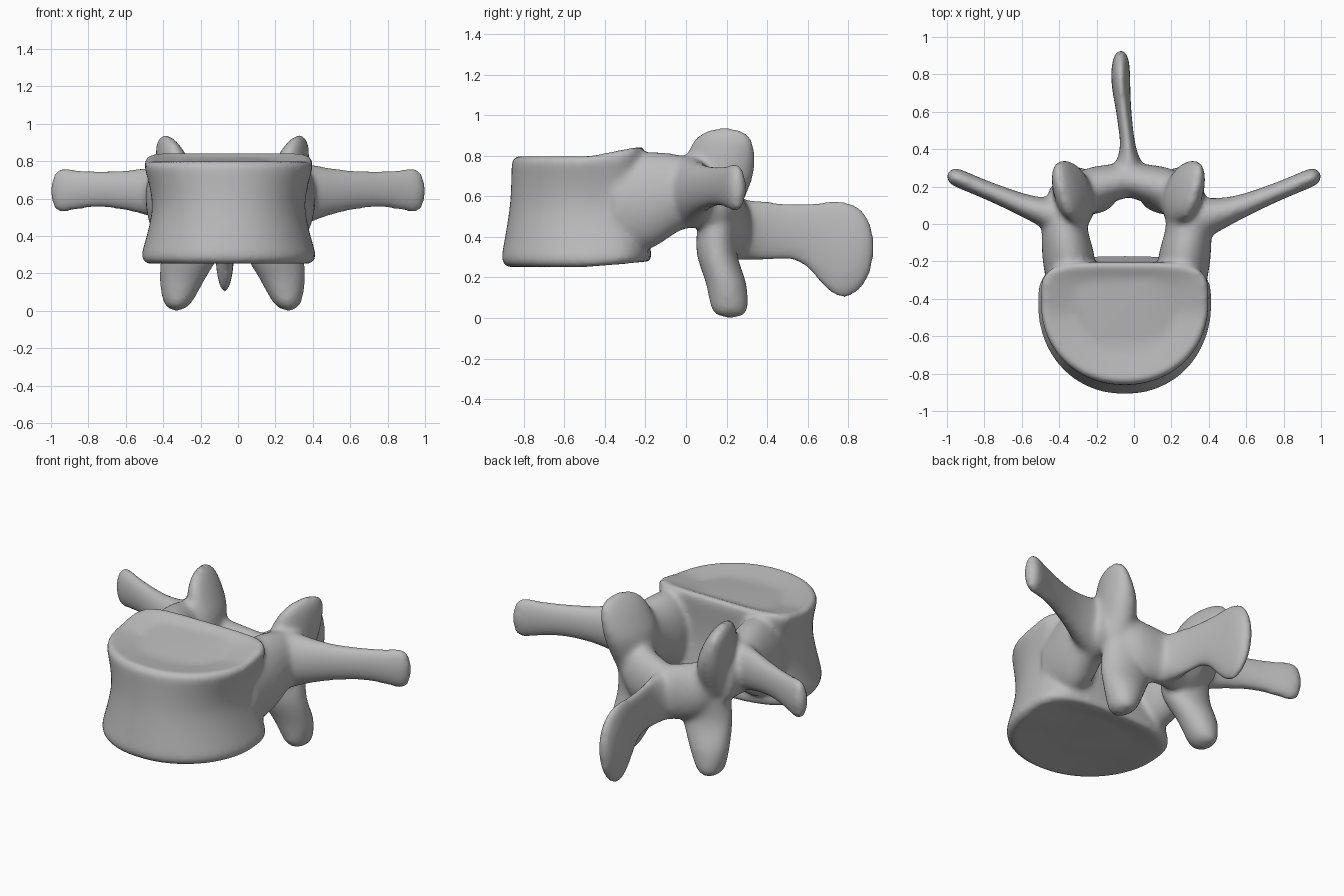
import bpy, bmesh, math
from mathutils import Vector

default_cube = bpy.data.objects.get("Cube")
if default_cube:
    bpy.data.objects.remove(default_cube, do_unlink=True)

bone = bpy.data.materials.new("bone grey")
bone.use_nodes = True
bone.diffuse_color = (.5, .5, .5, 1)
bone.node_tree.nodes["Principled BSDF"].inputs["Base Color"].default_value = bone.diffuse_color

bm = bmesh.new()
STEPS = 24
ACROSS, ALONG, UP = Vector((1, 0, 0)), Vector((0, 1, 0)), Vector((0, 0, 1))


def signed_power(value, exponent):
    return math.copysign(abs(value) ** exponent, value)


def blend(stations, t):
    """Smooth curve through evenly spaced stations, t running from 0 to 1."""
    last = len(stations) - 1
    index = min(int(t * last), last - 1)
    f = t * last - index
    before, start, end, after = (
        Vector(stations[max(0, min(last, index + offset))]) for offset in (-1, 0, 1, 2))
    bend = before * 2 - start * 5 + end * 4 - after
    cubic = (start - end) * 3 + after - before
    return start + ((end - before) * f + bend * f ** 2 + cubic * f ** 3) / 2


def skin(rings):
    """Bridge rings of points into one closed part."""
    loops = [[bm.verts.new(point) for point in ring] for ring in rings]
    faces = [bm.faces.new(loops[0]), bm.faces.new(loops[-1])]
    for lower, upper in zip(loops, loops[1:]):
        for i in range(len(lower)):
            faces.append(bm.faces.new((lower[i - 1], lower[i], upper[i], upper[i - 1])))
    bmesh.ops.recalc_face_normals(bm, faces=faces)


def limb(stations, u, v, side=1, centre=0, tip=0):
    """Loft ellipses through (x, y, z, half-size on u, half-size on v).
    The final share of the length named by tip is rounded off."""
    u, v = u.normalized(), v.normalized()
    rings = []
    for step in range(STEPS + 1):
        t = step / STEPS
        x, y, z, a, b = blend(stations, t)
        if tip and t > 1 - tip:
            rounding = math.sqrt(max(.03, 1 - ((t - 1 + tip) / tip) ** 2))
            a, b = a * rounding, b * rounding
        ring = []
        for i in range(STEPS):
            angle = math.tau * i / STEPS
            point = Vector((x, y, z)) + u * a * math.cos(angle) + v * b * math.sin(angle)
            ring.append((centre + side * point.x, point.y, point.z))
        rings.append(ring)
    skin(rings)


def body_ring(t, scale, dish=0):
    """Rounded outline, flatter towards the canal and most so at the rim."""
    # Height, half width, front depth and back depth at the foot, waist and rim
    z, width, front, back = blend([(.25, .48, .5, .26), (.55, .41, .45, .21), (.8, .46, .44, .22)], t)
    lift = t ** 4 / 5 + (1 - t) ** 4 / 12
    ring = []
    for i in range(STEPS * 3):
        angle = math.tau * i / (STEPS * 3)
        c, s = math.cos(angle), math.sin(angle)
        squareness, depth = (.7 - t / 4, back) if s > 0 else (.95, front)
        x = scale * width * signed_power(c, squareness) - .05
        y = scale * depth * signed_power(s, squareness) - .42
        ring.append((x, y, z + dish + lift * max(0, y + .48)))
    return ring


# Vertebral body: waisted drum with rounded rims and dished ends
wall = []
for i in range(STEPS + 1):
    t = i / STEPS
    wall.append(body_ring(t, 1 - max(0, .12 - t) ** 2 * 6 - max(0, t - .9) ** 2 * 6))
skin([body_ring(0, .5, .02)] + wall + [body_ring(1, .6, -.02)])

for side in (-1, 1):
    # Pedicle flaring out of the body and narrowing towards the arch
    limb([(.3, -.36, .56, .12, .22), (.31, -.18, .58, .14, .24),
          (.33, 0, .62, .12, .18), (.3, .2, .59, .11, .16)],
         ACROSS, UP, side, centre=-.04)

    # Transverse process, a flattened bar swept outwards and back
    limb([(.3, .02, .62, .13, .18), (.53, .08, .64, .07, .12),
          (.76, .17, .65, .05, .1), (1, .27, .64, .05, .13)],
         ALONG - ACROSS * .4, UP, side, tip=.12)

    # Superior articular process, an upright ear thinning to its outer edge
    limb([(.28, .12, .5, .1, .13), (.3, .16, .72, .1, .18), (.36, .19, .94, .04, .14)],
         ACROSS - ALONG / 4, ALONG + ACROSS / 4, side, centre=-.03, tip=.25)

    # Lamina running from the pedicle to the midline
    limb([(.3, .12, .56, .11, .16), (.17, .2, .48, .11, .17), (-.05, .25, .44, .09, .16)],
         ALONG + ACROSS / 2, UP, side, centre=-.03)

    # Inferior articular process, a lobe tapering from its inner edge
    limb([(.23, .17, .56, .13, .1), (.22, .15, .34, .16, .1),
          (.27, .2, .16, .12, .1), (.3, .22, 0, .06, .09)],
         ACROSS, ALONG, side, centre=-.03, tip=.15)

# Spinous process, a thin blade deepening to a rounded hatchet end
limb([(-.03, .2, .44, .14, .15), (-.03, .38, .43, .05, .15), (-.05, .56, .42, .04, .15),
      (-.07, .75, .34, .05, .24), (-.07, .93, .35, .05, .2)],
     ACROSS, UP, tip=.2)

mesh = bpy.data.meshes.new("vertebra")
bm.to_mesh(mesh)
bm.free()
mesh.materials.append(bone)
vertebra = bpy.data.objects.new("vertebra", mesh)
bpy.context.collection.objects.link(vertebra)

# Fuse the parts into one continuous bone and soften the joins
fuse = vertebra.modifiers.new("fuse", 'REMESH')
fuse.mode = 'VOXEL'
fuse.voxel_size = .014
fuse.use_smooth_shade = True
soften = vertebra.modifiers.new("soften", 'SMOOTH')
soften.factor = .5
soften.iterations = 18
